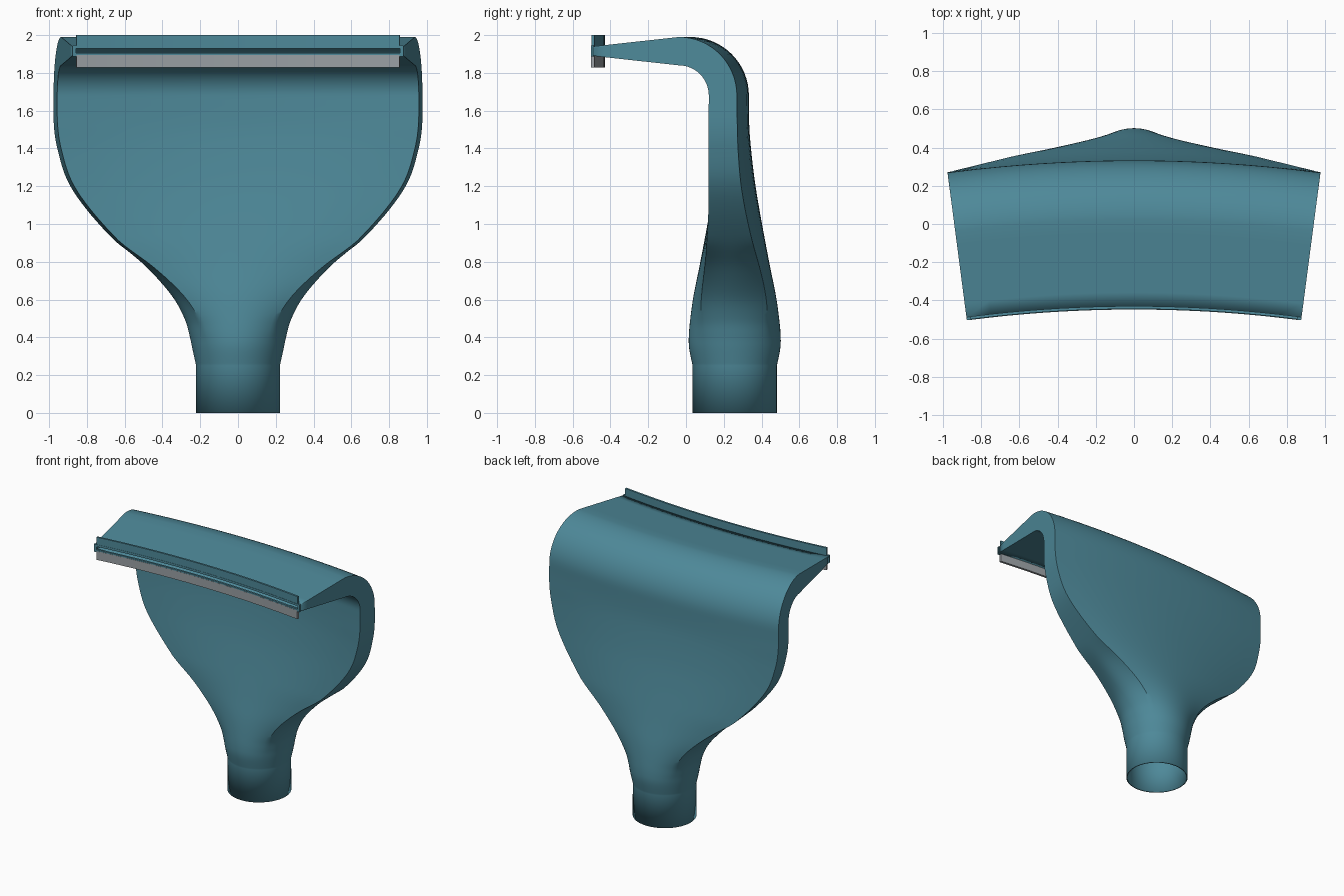
import bpy
import bmesh
import math

if "Cube" in bpy.data.objects:
    bpy.data.objects.remove(bpy.data.objects["Cube"], do_unlink=True)


def make_material(name, rgb):
    mat = bpy.data.materials.new(name)
    mat.use_nodes = True
    mat.diffuse_color = (*rgb, 1)
    mat.node_tree.nodes["Principled BSDF"].inputs["Base Color"].default_value = (*rgb, 1)
    return mat


teal = make_material("teal plastic", (0.076, 0.25, 0.32))
grey = make_material("grey strip", (0.32, 0.35, 0.37))

BOW = 7.2        # distance from the model's middle to the centre of the bow
MID = 0.258      # depth of the neck axis
HALF_ANGLE = 0.13


def bowed(angle, radius, z):
    """Wrap a point around the vertical axis that gives the nozzle its bow."""
    return (radius * math.sin(angle), radius * math.cos(angle) - BOW, z)


def finish(bm, name, mat):
    bmesh.ops.recalc_face_normals(bm, faces=bm.faces)
    mesh = bpy.data.meshes.new(name)
    bm.to_mesh(mesh)
    bm.free()
    obj = bpy.data.objects.new(name, mesh)
    bpy.context.collection.objects.link(obj)
    mesh.materials.append(mat)
    bpy.ops.object.select_all(action="DESELECT")
    obj.select_set(True)
    bpy.context.view_layer.objects.active = obj
    bpy.ops.object.shade_smooth_by_angle(angle=math.radians(32))
    return obj


def bridge(bm, rings):
    for a, b in zip(rings, rings[1:]):
        n = len(a)
        for i in range(n):
            bm.faces.new((a[i], a[(i + 1) % n], b[(i + 1) % n], b[i]))


def catmull(rows, steps):
    """Smooth rows of values, keeping every given row."""
    result = []
    for i in range(len(rows) - 1):
        quad = zip(rows[max(i - 1, 0)], rows[i], rows[i + 1], rows[min(i + 2, len(rows) - 1)])
        quad = list(quad)
        for k in range(steps):
            t = k / steps
            result.append([b + 0.5 * t * (c - a + t * (2*a - 5*b + 4*c - d + t * (3*(b - c) + d - a)))
                           for a, b, c, d in quad])
    return result + [list(rows[-1])]


# Nozzle stations: height, half width, half depth, squareness, edge-to-middle depth ratio
stations = [
    (0.25, 0.223, 0.223, 0, 1),
    (0.34, 0.243, 0.241, 0, 1),
    (0.41, 0.258, 0.243, 0.03, 1),
    (0.50, 0.285, 0.235, 0.15, 1),
    (0.62, 0.352, 0.218, 0.45, 0.9),
    (0.77, 0.485, 0.188, 0.8, 0.8),
    (0.91, 0.645, 0.161, 1, 0.75),
    (1.08, 0.800, 0.130, 1, 0.75),
    (1.23, 0.900, 0.106, 1, 0.8),
    (1.39, 0.952, 0.087, 1, 0.9),
    (1.52, 0.973, 0.077, 1, 1),
    (1.68, 0.975, 0.075, 1, 1),
]

# Sections: path depth, path height, tilt, half angle, half thickness, squareness, ratio
neck = (MID, 0, 0, 0.223 / 7.46, 0.223, 0, 1)
sections = [neck]
for z, w, h, sq, ratio in catmull(stations, 5):
    sections.append((MID, z, 0, w / 7.5, h, min(max(sq, 0), 1), min(ratio, 1)))

# Forward bend, then the taper to the slot
BEND = 0.235
for k in range(1, 17):
    tilt = math.pi / 2 * k / 16
    sections.append((MID - BEND + BEND * math.cos(tilt), 1.68 + BEND * math.sin(tilt),
                     tilt, HALF_ANGLE, 0.075, 1, 1))
for k in range(1, 7):
    t = k / 6
    sections.append((MID - BEND - 0.458 * t, 1.915, math.pi / 2,
                     HALF_ANGLE, 0.075 - 0.05 * t, 1, 1))

bm = bmesh.new()
rings = []
COUNT = 80
for depth, z, tilt, half, thick, sq, ratio in sections:
    ring = []
    for i in range(COUNT):
        t = 2 * math.pi * i / COUNT
        c, s = math.cos(t), math.sin(t)
        m = max(abs(c), abs(s))
        scale = 1 - sq + sq / m          # circle blended into a square
        u, v = c * scale, s * scale
        v *= 1 - (1 - ratio) * u * u     # fuller in the middle
        radius = BOW + depth + v * thick * math.cos(tilt)
        ring.append(bm.verts.new(bowed(u * half, radius, z + v * thick * math.sin(tilt))))
    rings.append(ring)
bridge(bm, rings)
body = finish(bm, "nozzle_body", teal)
shell = body.modifiers.new("Wall", "SOLIDIFY")
shell.thickness = 0.009
shell.offset = -1


def bowed_bar(name, mat, r0, r1, z0, z1, a0, a1, steps=40):
    bm = bmesh.new()
    rings = []
    for k in range(steps + 1):
        a = a0 + (a1 - a0) * k / steps
        rings.append([bm.verts.new(bowed(a, r, z))
                      for r, z in ((r0, z0), (r1, z0), (r1, z1), (r0, z1))])
    bridge(bm, rings)
    bm.faces.new(rings[0])
    bm.faces.new(rings[-1])
    return finish(bm, name, mat)


# Frame around the slot
FRONT, BACK = 6.753, 6.768
bowed_bar("slot_frame_top", teal, FRONT, BACK, 1.928, 1.944, -HALF_ANGLE, HALF_ANGLE)
bowed_bar("slot_frame_bottom", teal, FRONT, BACK, 1.886, 1.904, -HALF_ANGLE, HALF_ANGLE)
for side, name in ((1, "left"), (-1, "right")):
    bowed_bar("slot_frame_" + name, teal, FRONT, BACK, 1.886, 1.944,
              side * 0.1272, side * HALF_ANGLE, 1)

# Upper lip and lower grey strip
bowed_bar("upper_lip", teal, FRONT + 0.002, BACK + 0.002, 1.93, 2.0, -0.127, 0.127)
bowed_bar("lower_strip", grey, FRONT - 0.001, BACK + 0.002, 1.828, 1.894, -0.127, 0.127)
